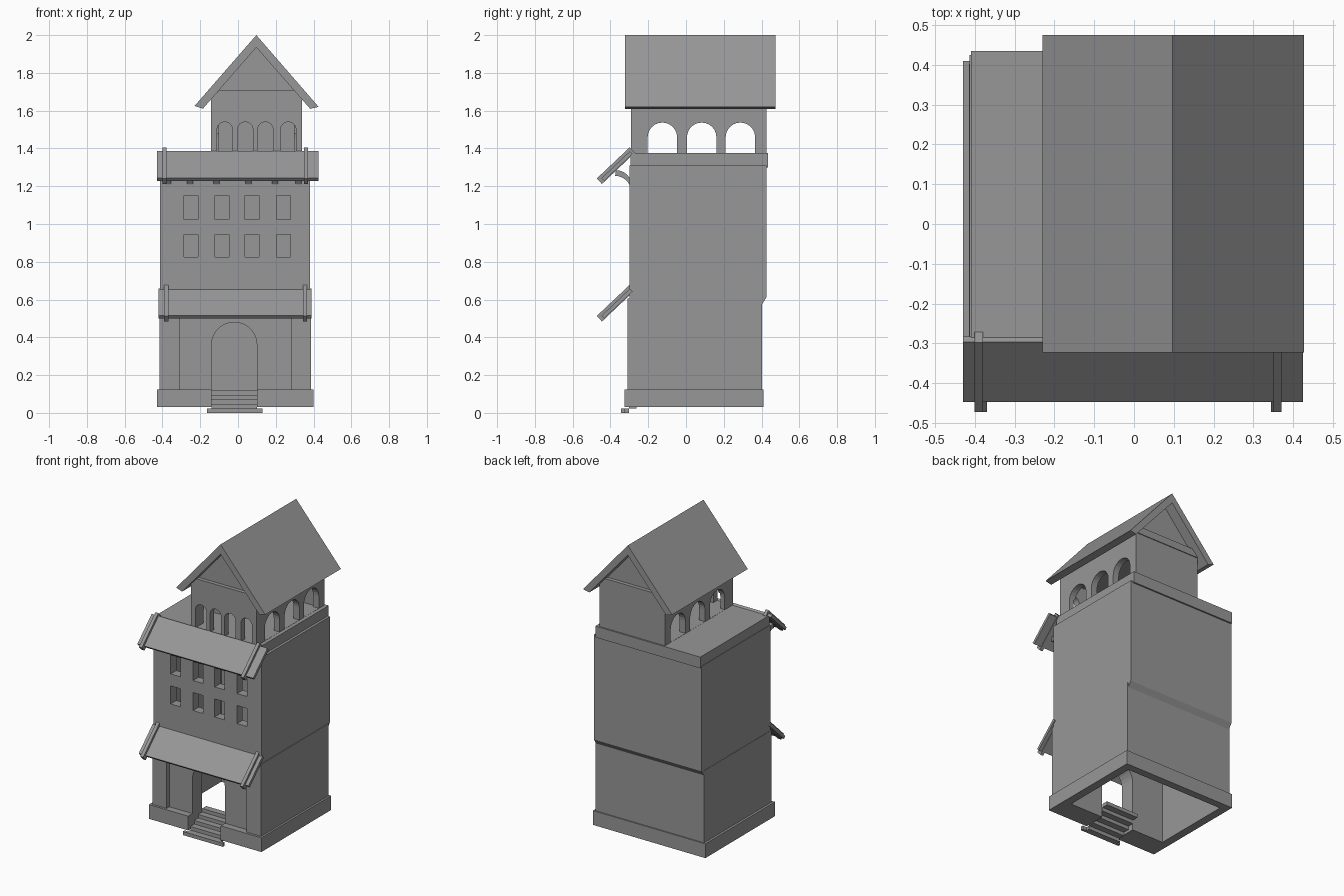
import bpy, math
from mathutils import Vector

cube = bpy.data.objects.get("Cube")
if cube:
    bpy.data.objects.remove(cube, do_unlink=True)

stone = bpy.data.materials.new("plain_grey")
stone.use_nodes = True
GREY = (0.31, 0.31, 0.31, 1)
stone.diffuse_color = GREY
stone.node_tree.nodes["Principled BSDF"].inputs["Base Color"].default_value = GREY


def prism(name, profile, lo, hi, axis):
    """Extrude a 2D profile along an axis: x uses (y, z), y uses (x, z)."""
    def place(p, t):
        return (t, p[0], p[1]) if axis == "x" else (p[0], t, p[1])
    n = len(profile)
    verts = [place(p, lo) for p in profile] + [place(p, hi) for p in profile]
    faces = [list(range(n)), list(range(2 * n - 1, n - 1, -1))]
    faces += [[(i + 1) % n, i, n + i, n + (i + 1) % n] for i in range(n)]
    # Keep normals outward for either winding and axis
    area = sum(profile[i - 1][0] * profile[i][1] - profile[i][0] * profile[i - 1][1] for i in range(n))
    if (area > 0) == (axis == "x"):
        faces = [f[::-1] for f in faces]
    mesh = bpy.data.meshes.new(name)
    mesh.from_pydata(verts, [], faces)
    mesh.materials.append(stone)
    obj = bpy.data.objects.new(name, mesh)
    bpy.context.scene.collection.objects.link(obj)
    return obj


def box(name, x, y, z):
    return prism(name, [(x[0], z[0]), (x[1], z[0]), (x[1], z[1]), (x[0], z[1])], y[0], y[1], "y")


def arch(lo, hi, bottom, top, steps=12):
    """Round-headed opening profile."""
    mid, r = (lo + hi) / 2, (hi - lo) / 2
    curve = [(mid + r * math.cos(math.pi * i / steps), top - r + r * math.sin(math.pi * i / steps))
             for i in range(steps + 1)]
    return [(lo, bottom), (hi, bottom)] + curve


def cut(obj, *cutters):
    """Subtract every cutter, then bake the result and delete the cutters."""
    for c in cutters:
        c.hide_render = True
        mod = obj.modifiers.new("opening", "BOOLEAN")
        mod.operation, mod.solver, mod.object = "DIFFERENCE", "EXACT", c
    bpy.context.view_layer.update()
    baked = bpy.data.meshes.new_from_object(obj.evaluated_get(bpy.context.evaluated_depsgraph_get()))
    obj.modifiers.clear()
    obj.data = baked
    for c in cutters:
        bpy.data.objects.remove(c, do_unlink=True)


# Plinth: an open ring with a gap for the stairs
plinth = box("plinth", (-0.43, 0.40), (-0.325, 0.41), (0.03, 0.125))
cut(plinth,
    box("plinth_hollow", (-0.375, 0.345), (-0.18, 0.36), (-0.1, 0.3)),
    box("stair_gap", (-0.14, 0.10), (-0.5, -0.1), (-0.1, 0.3)))

# Ground storey with corner piers, recessed front and arched doorway
ground = box("ground_storey", (-0.415, 0.387), (-0.31, 0.402), (0.125, 0.605))
cut(ground,
    box("ground_hollow", (-0.375, 0.345), (-0.18, 0.36), (0, 0.8)),
    box("front_recess", (-0.31, 0.28), (-0.5, -0.28), (0, 0.58)),
    prism("doorway", arch(-0.14, 0.10, 0, 0.48, 16), -0.5, -0.1, "y"))

# Upper storey, with a sloped lip at the back and two rows of windows
upper = prism("upper_storey", [(-0.30, 0.60), (0.402, 0.575), (0.425, 0.61), (0.425, 1.31), (-0.30, 1.31)],
              -0.413, 0.382, "x")
windows = [box("window", (x - 0.037, x + 0.037), (-0.5, -0.1), z)
           for x in (-0.25, -0.085, 0.075, 0.24) for z in ((0.825, 0.945), (1.025, 1.15))]
cut(upper, box("upper_hollow", (-0.375, 0.345), (-0.24, 0.36), (0.4, 1.25)), *windows)

# Cornice and flat roof
box("cornice", (-0.41, 0.365), (-0.295, 0.435), (1.30, 1.375))

# Belfry room: open arches in front and on both sides
belfry = box("belfry", (-0.143, 0.34), (-0.29, 0.425), (1.37, 1.66))
front_arches = [prism("front_arch", arch(x - 0.041, x + 0.041, 1.376, 1.54), -0.5, -0.2, "y")
                for x in (-0.07, 0.038, 0.145, 0.266)]
side_arches = [prism("side_arch", arch(y - 0.078, y + 0.078, 1.376, 1.537), -0.5, 0.6, "x")
               for y in (-0.125, 0.083, 0.288)]
cut(belfry, box("belfry_hollow", (-0.10, 0.297), (-0.247, 0.382), (1.376, 1.62)),
    *front_arches, *side_arches)

# Gable filling, tie beams and pitched roof
prism("gable", [(-0.13, 1.65), (0.325, 1.65), (0.34, 1.66), (0.097, 1.938), (-0.145, 1.66)],
      -0.27, 0.405, "y")
for name, y in (("front_tie_beam", (-0.295, -0.26)), ("back_tie_beam", (0.395, 0.43))):
    prism(name, [(-0.143, 1.66), (0.34, 1.66), (0.298, 1.708), (-0.10, 1.708)], y[0], y[1], "y")
prism("gable_roof", [(-0.23, 1.625), (-0.186, 1.61), (0.097, 1.935), (0.382, 1.61), (0.427, 1.62), (0.097, 2.0)],
      -0.323, 0.475, "y")


def awning(name, x, z, bars):
    """Sloping board with two raised battens, its low edge at height z."""
    low, high = Vector((-0.447, z + 0.015)), Vector((-0.296, z + 0.158))
    along = (high - low).normalized()
    out = Vector((-along.y, along.x))

    def strip(a, b, top, bottom):
        return [a + out * top, a + out * bottom, b + out * bottom, b + out * top]

    prism(name + "_board", strip(low, high, 0.0, -0.02), x[0], x[1], "x")
    for bx in bars:
        prism(name + "_batten", strip(low - along * 0.02, high + along * 0.012, 0.016, -0.024),
              bx - 0.011, bx + 0.011, "x")


awning("lower_awning", (-0.42, 0.39), 0.50, (-0.38, 0.355))
awning("upper_awning", (-0.43, 0.425), 1.228, (-0.39, 0.36))

# Curved brackets under the upper awning
bend = [(-0.29 - 0.085 * (1 - math.cos(a)), 1.17 + 0.085 * math.sin(a))
        for a in (i * math.pi / 12 for i in range(7))]
bracket = bend + [(y + 0.004, z + 0.03) for y, z in bend[:0:-1]] + [(-0.285, 1.21)]
for x in (-0.37, -0.255, -0.115, 0.055, 0.195, 0.32):
    prism("awning_bracket", bracket, x - 0.016, x + 0.016, "x")

# Thin stepped stair slab; the first step is wider than the gap
rise, run = 0.024, 0.042
for i in range(5):
    x = (-0.165, 0.13) if i == 0 else (-0.14, 0.10)
    y0 = -0.345 + i * run
    y1 = -0.326 if i == 0 else y0 + run
    box("stair_tread", x, (y0, y1), (i * rise, (i + 1) * rise))
box("first_tread", (-0.14, 0.10), (-0.326, -0.303), (0, rise))
